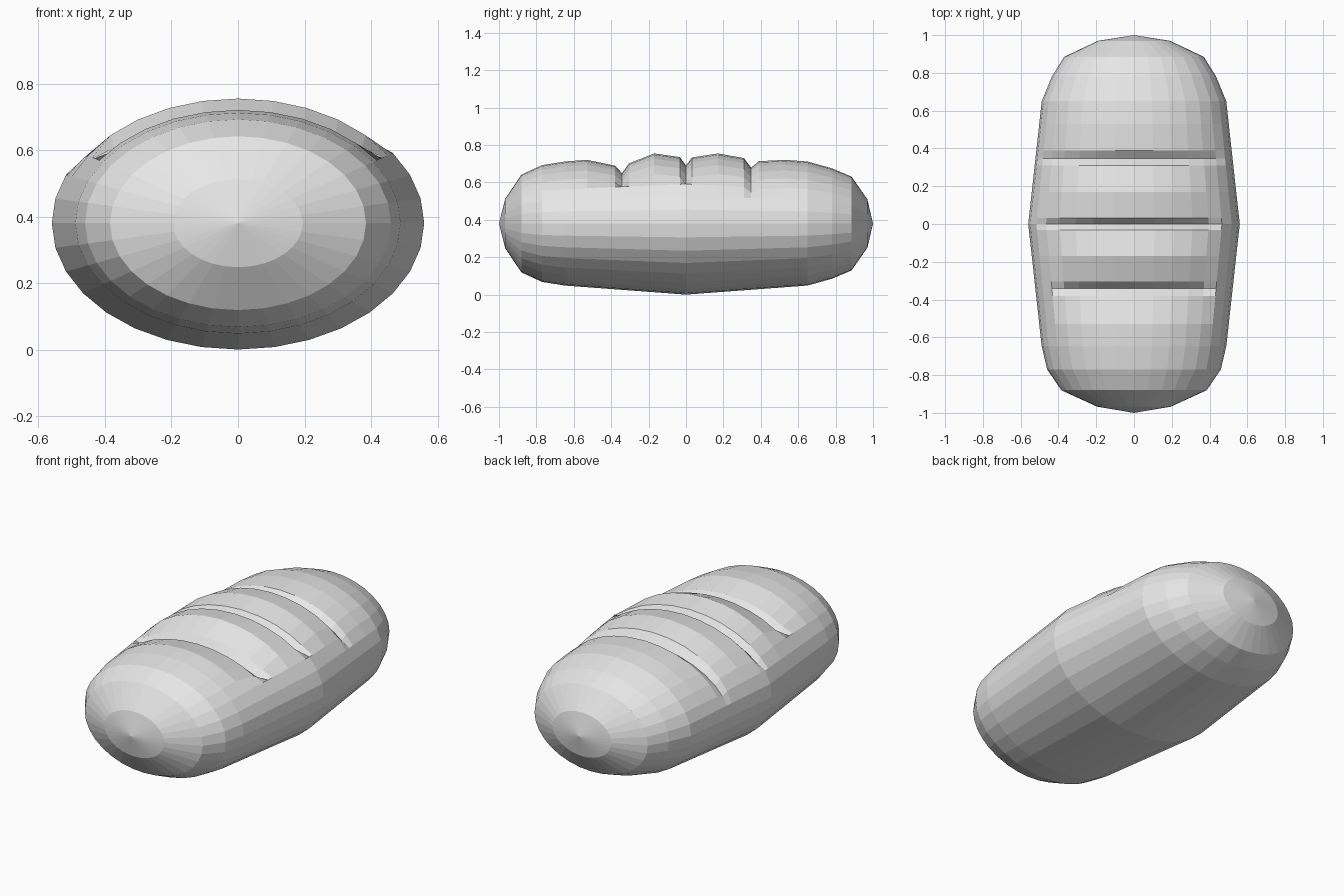
import bpy, bmesh, math

if "Cube" in bpy.data.objects:
    bpy.data.objects.remove(bpy.data.objects["Cube"], do_unlink=True)

SIDES = 32
CENTRE = 0.38
ASPECT = 0.6786

crust = bpy.data.materials.new("pale_grey_crust")
crust.use_nodes = True
colour = (0.8, 0.8, 0.8, 1)
crust.diffuse_color = colour
crust.node_tree.nodes["Principled BSDF"].inputs["Base Color"].default_value = colour


def body_radius(y):
    return 0.56 - 0.11 * abs(y)


# Rounded ends: (y, half width)
front_end = [(-0.967, 0.195), (-0.88, 0.385), (-0.77, 0.46)]
back_end = [(0.78, 0.435), (0.885, 0.37), (0.97, 0.19)]

# Scored middle: (y, height factor, first step, last step round the top)
scored = [
    (-0.38, 0.88, -4, 4), (-0.342, 0.76, -4, 4), (-0.305, 0.90, -4, 4),
    (-0.17, 1.02, -4, 4),
    (-0.032, 0.94, -5, 4), (0, 0.815, -5, 4), (0.032, 0.935, -5, 4),
    (0.17, 1.02, -5, 4),
    (0.31, 0.98, -6, 5), (0.348, 0.845, -6, 5), (0.39, 0.95, -6, 5),
]

rings = [(y, r, 1, 0, 0) for y, r in front_end]
rings += [(y, body_radius(y), 1, 0, 0) for y in (-0.645, -0.53)]
rings += [(y, body_radius(y), f, a, b) for y, f, a, b in scored]
rings += [(y, body_radius(y), 1, 0, 0) for y in (0.53, 0.65)]
rings += [(y, r, 1, 0, 0) for y, r in back_end]

# Loaf skin, ring by ring along its length
bm = bmesh.new()
loops = []
for y, radius, factor, first, last in rings:
    loop = []
    for k in range(-SIDES // 2, SIDES // 2):
        angle = 2 * math.pi * k / SIDES
        lift = factor if first <= k <= last else 1
        loop.append(bm.verts.new((radius * math.sin(angle), y,
                                  CENTRE + ASPECT * radius * math.cos(angle) * lift)))
    loops.append(loop)

for a, b in zip(loops, loops[1:]):
    for i in range(SIDES):
        j = (i + 1) % SIDES
        bm.faces.new((a[i], a[j], b[j], b[i]))

# Pointed fans closing both ends
for y, loop in ((-1, loops[0]), (1, loops[-1])):
    pole = bm.verts.new((0, y, CENTRE))
    for i in range(SIDES):
        bm.faces.new((pole, loop[i], loop[(i + 1) % SIDES]))

bmesh.ops.recalc_face_normals(bm, faces=bm.faces)
mesh = bpy.data.meshes.new("bread_loaf")
bm.to_mesh(mesh)
bm.free()
mesh.materials.append(crust)
loaf = bpy.data.objects.new("bread_loaf", mesh)
bpy.context.collection.objects.link(loaf)
